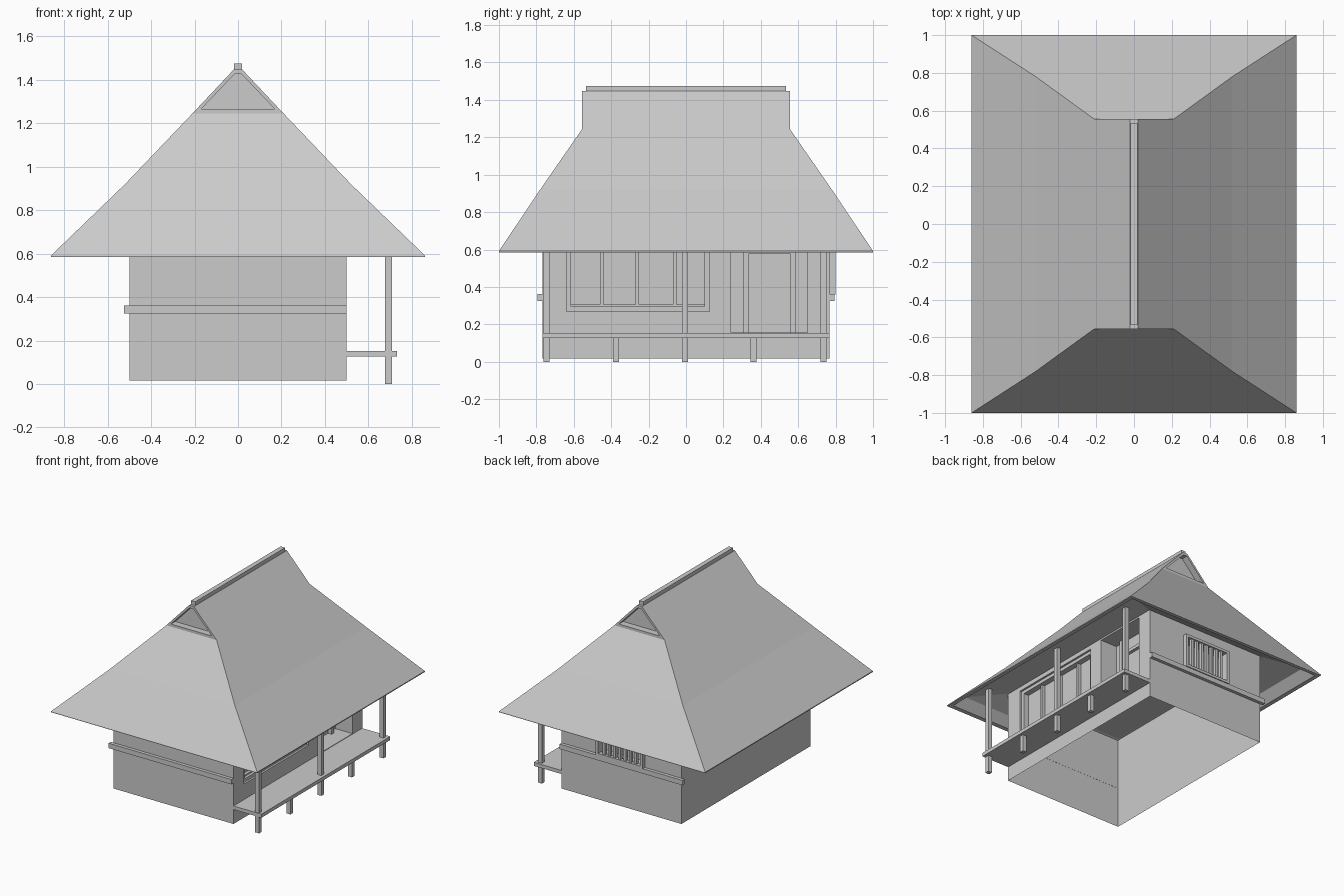
import bpy, bmesh, math

if "Cube" in bpy.data.objects:
    bpy.data.objects.remove(bpy.data.objects["Cube"])


def make_object(name, bm):
    bmesh.ops.recalc_face_normals(bm, faces=bm.faces)
    mesh = bpy.data.meshes.new(name)
    bm.to_mesh(mesh)
    bm.free()
    ob = bpy.data.objects.new(name, mesh)
    bpy.context.collection.objects.link(ob)
    return ob


def box(name, x, y, z):
    bm = bmesh.new()
    bmesh.ops.create_cube(bm, size=1)
    for v in bm.verts:
        for i, (lo, hi) in enumerate((x, y, z)):
            v.co[i] = lo if v.co[i] < 0 else hi
    return make_object(name, bm)


def prism(name, profile, y0, y1):
    bm = bmesh.new()
    a, b = [[bm.verts.new((x, y, z)) for x, z in profile] for y in (y0, y1)]
    bm.faces.new(a)
    bm.faces.new(b[::-1])
    n = len(a)
    for i in range(n):
        j = (i + 1) % n
        bm.faces.new((a[i], b[i], b[j], a[j]))
    return make_object(name, bm)


def cut(target, *cutters):
    # boolean the cutters out, bake the result and drop the cutters
    for cutter in cutters:
        cutter.hide_render = True
        mod = target.modifiers.new("cut", 'BOOLEAN')
        mod.operation = 'DIFFERENCE'
        mod.solver = 'EXACT'
        mod.object = cutter
    dg = bpy.context.evaluated_depsgraph_get()
    mesh = bpy.data.meshes.new_from_object(target.evaluated_get(dg))
    target.modifiers.clear()
    target.data = mesh
    for cutter in cutters:
        bpy.data.objects.remove(cutter)


# thatched roof: stacked rings, hollow under the eaves, steep gables at the top
bm = bmesh.new()
levels = [(.49, .755, .715), (.77, .91, .65), (.83, .97, .587), (.86, 1, .585),
          (.86, 1, .592), (.52, .78, .92), (.21, .555, 1.245), (.02, .555, 1.447)]
rings = [[bm.verts.new((sx * x, sy * y, z)) for sx, sy in
          ((-1, -1), (1, -1), (1, 1), (-1, 1))] for x, y, z in levels]
for lo, hi in zip(rings, rings[1:]):
    for i in range(4):
        j = (i + 1) % 4
        bm.faces.new((lo[i], lo[j], hi[j], hi[i]))
bm.faces.new(rings[0][::-1])
bm.faces.new(rings[-1])
roof = make_object("thatched_roof", bm)

# recessed gable triangles
tri = [(-.17, 1.265), (.17, 1.265), (.015, 1.428), (-.015, 1.428)]
cut(roof, prism("front_gable_cutter", tri, -.505, -.7),
    prism("back_gable_cutter", tri, .505, .7))

box("ridge_beam", (-.018, .018), (-.535, .535), (1.44, 1.475))

# house body with window, doorway and back window recesses
body = box("house_body", (-.5, .5), (-.768, .768), (.017, .72))
cut(body,
    box("window_cutter", (.44, .6), (-.64, .125), (.27, .68)),
    box("doorway_cutter", (.36, .6), (.24, .65), (.157, .7)),
    box("back_window_cutter", (-.175, .175), (.71, .9), (.375, .6)))

# the body is an open shell underneath
bm = bmesh.new()
bm.from_mesh(body.data)
under = [f for f in bm.faces if all(v.co.z < .03 for v in f.verts)]
bmesh.ops.delete(bm, geom=under, context='FACES')
bm.to_mesh(body.data)
bm.free()

# veranda-side window: frame and mullions
box("window_sill", (.442, .485), (-.64, .125), (.27, .295))
box("window_head", (.442, .485), (-.64, .125), (.655, .68))
for i, y in enumerate((-.64, .1)):
    box(f"window_jamb_{i}", (.442, .485), (y, y + .025), (.295, .655))
for i, y in enumerate((-.46, -.27, -.07)):
    box(f"window_mullion_{i}", (.442, .465), (y, y + .02), (.295, .655))
box("window_lower_rail", (.442, .465), (-.615, .1), (.295, .306))

# door frame inside the doorway
for i, y in enumerate((.308, .56)):
    box(f"door_post_{i}", (.361, .39), (y, y + .027), (.157, .7))
box("door_lintel", (.361, .385), (.335, .56), (.575, .6))

# wall rails on front and back
for s, side in ((-1, "front"), (1, "back")):
    box(side + "_wall_rail", (-.525, .5),
        tuple(sorted((s * .767, s * .793))), (.325, .362))

# slatted back window
for i, x in enumerate((-.195, .175)):
    box(f"slat_frame_side_{i}", (x, x + .02), (.767, .8), (.36, .62))
for i, z in enumerate((.36, .6)):
    box(f"slat_frame_cross_{i}", (-.175, .175), (.767, .8), (z, z + .02))
for i in range(7):
    x = -.175 + .35 * (i + 1) / 8
    box(f"window_slat_{i}", (x - .01, x + .01), (.77, .793), (.38, .6))

# veranda deck, tall posts and short stilts
box("veranda_deck", (.499, .733), (-.768, .768), (.126, .153))
for i, y in enumerate((-.747, -.373, -.005, .36, .735)):
    tall = i % 2 == 0
    box(("veranda_post_" if tall else "veranda_stilt_") + str(i),
        (.677, .71), (y - .016, y + .016), (0, .69 if tall else .13))
